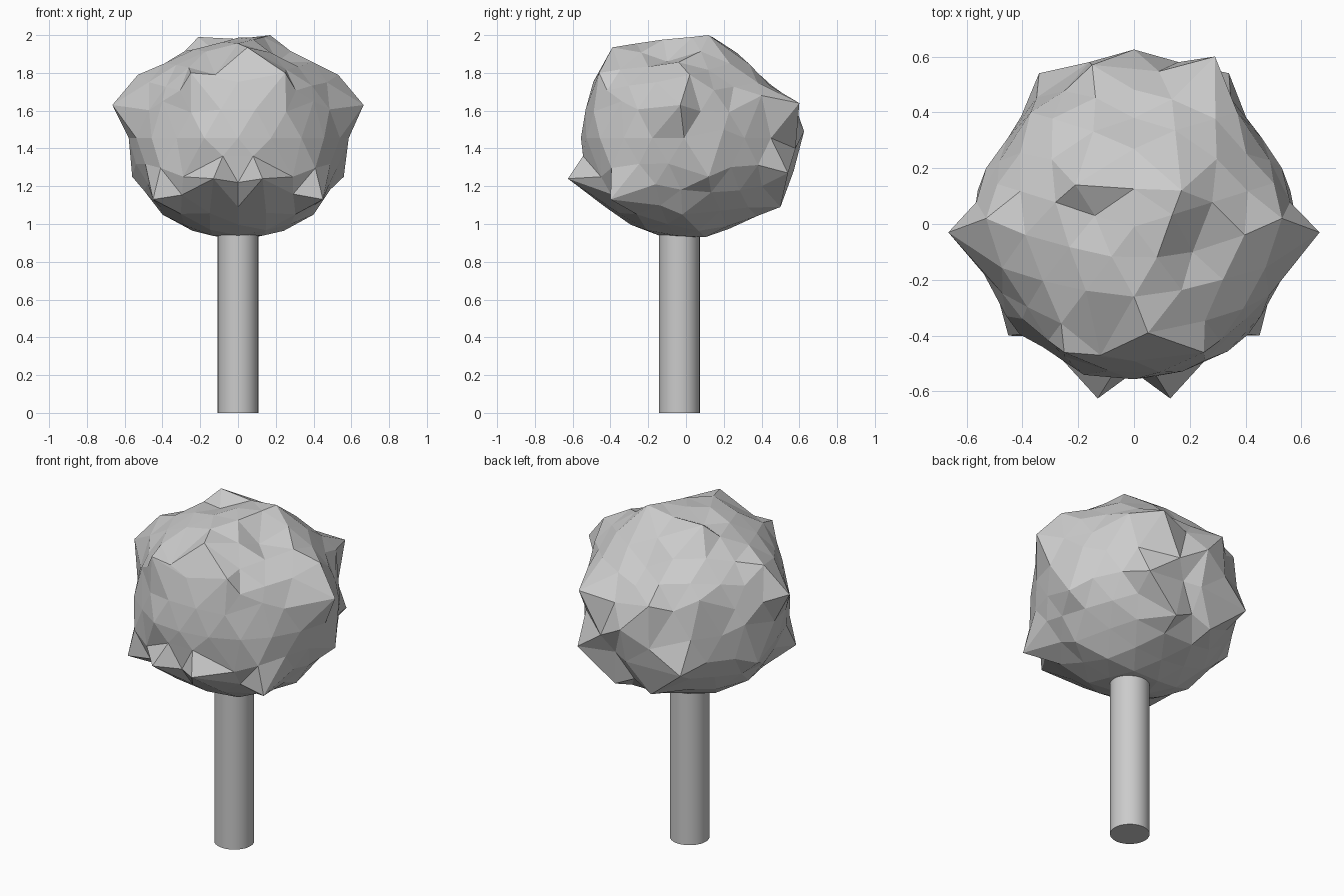
import bpy, math, random
from mathutils import Vector, Matrix

if "Cube" in bpy.data.objects:
    bpy.data.objects.remove(bpy.data.objects["Cube"])

random.seed(4)
TRUNK_Y = -0.035
CENTRE = Vector((0, -0.01, 1.455))
RADII = Vector((0.56, 0.54, 0.54))

# Trunk: smooth cylinder running up into the crown
bpy.ops.mesh.primitive_cylinder_add(vertices=32, radius=0.108, depth=1.05,
                                    location=(0, TRUNK_Y, 0.525))
trunk = bpy.context.object
trunk.name = "trunk"
bpy.ops.object.shade_smooth_by_angle()

# Crown: faceted low-poly ball, turned so its facets mirror left to right
bpy.ops.mesh.primitive_ico_sphere_add(subdivisions=3, radius=1, location=CENTRE)
crown = bpy.context.object
crown.name = "leaf_crown"
crown.data.transform(Matrix.Rotation(math.pi / 2, 4, 'Z'))

# Leafy spikes and creases: mirrored pairs, then single ones
paired = [
    (0.08, -0.545, 1.36), (0.13, -0.625, 1.24), (0.665, -0.03, 1.63),
    (0.45, -0.40, 1.13), (0.53, 0.02, 1.79), (0.56, 0.12, 1.25),
    (0.34, 0.54, 1.27), (0.12, 0.50, 1.09), (0.16, 0.58, 1.40),
    (0.25, -0.46, 1.80), (0.53, 0.20, 1.50), (0.29, -0.45, 1.25),
    (0.37, 0.40, 1.68), (0.40, -0.34, 1.65), (0.40, -0.02, 1.05),
]
single = [
    (0, -0.53, 1.22), (0, 0.625, 1.49), (0.29, 0.60, 1.64),
    (-0.15, 0.57, 1.65), (0.17, 0.12, 2.00), (-0.21, 0.14, 1.99),
    (0, 0.38, 1.77), (0.21, -0.10, 1.86), (-0.14, 0.03, 1.93),
    (0.05, -0.39, 1.935), (-0.12, -0.47, 1.79), (0, 0.57, 1.28),
]
targets = [Vector((s * x, y, z)) for x, y, z in paired for s in (1, -1)]
targets = [t - CENTRE for t in targets + [Vector(p) for p in single]]


def to_sphere(p):
    return Vector([p[i] / RADII[i] for i in range(3)])


# Squash the ball and let each spike swell the leaves around it
verts = crown.data.vertices
directions = [v.co.normalized() for v in verts]
aims = [to_sphere(t) for t in targets]
for v, d in zip(verts, directions):
    total, swell = 1.0, 0.0
    for a in aims:
        w = math.exp(-(d.angle(a) / 0.25) ** 2)
        total += w
        swell += w * (a.length - 1)
    size = 1 + 0.8 * swell / total + random.uniform(-0.02, 0.015)
    v.co = [d[i] * RADII[i] * size for i in range(3)]
    v.co.z = max(v.co.z, 0.93 - CENTRE.z)

# Pull the nearest points out to the spike tips
used = set()
for t, a in zip(targets, aims):
    best = max((i for i in range(len(verts)) if i not in used),
               key=lambda i: directions[i].dot(a))
    used.add(best)
    verts[best].co = t

bpy.ops.object.shade_flat()
